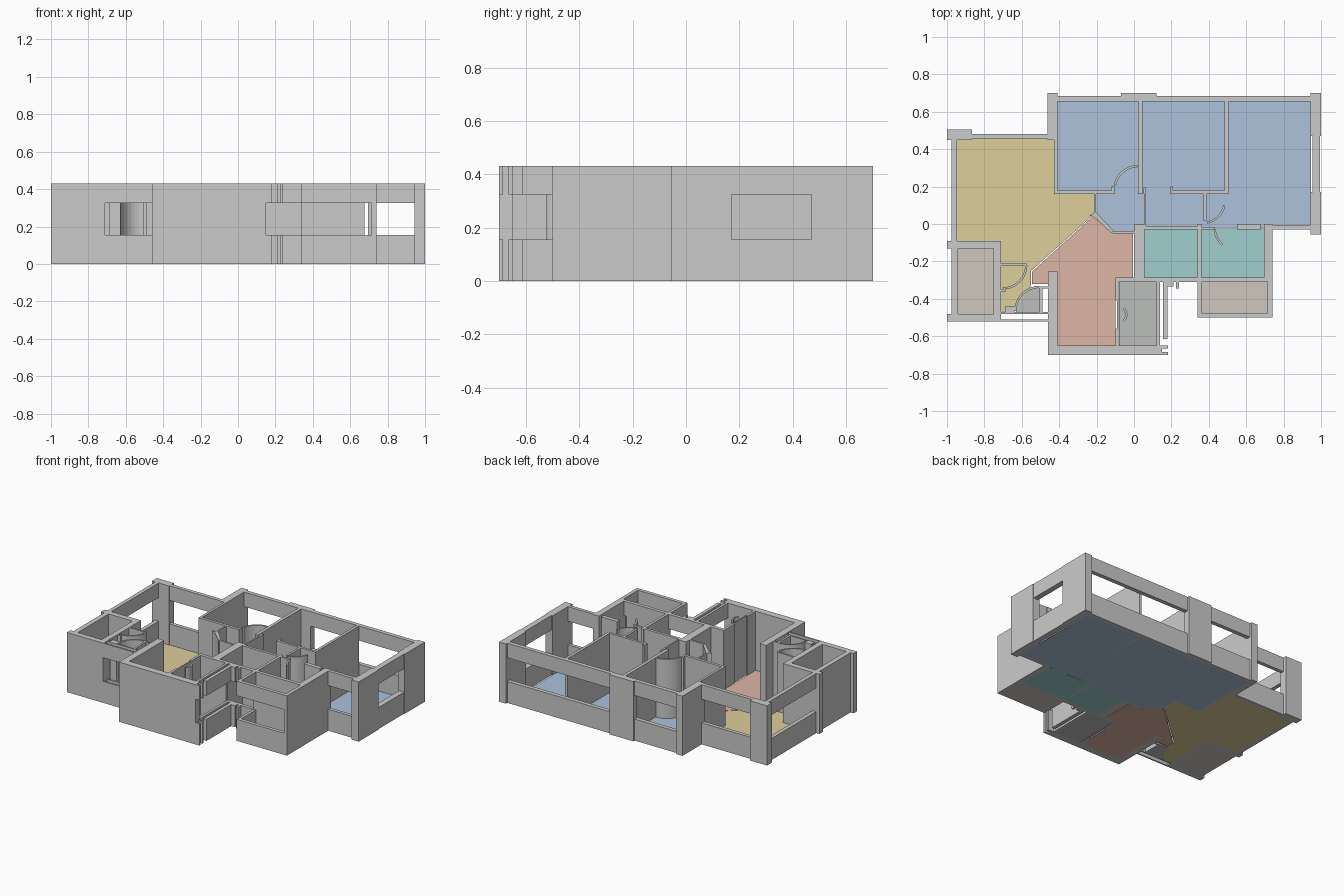
import bpy, bmesh
from math import cos, sin, radians

H, SILL, HEAD, FLOOR = 0.43, 0.155, 0.325, 0.004


def prism(name, pts, z0, z1, mat=None):
    bm = bmesh.new()
    f = bm.faces.new([bm.verts.new((x, y, z0)) for x, y in pts])
    ext = bmesh.ops.extrude_face_region(bm, geom=[f])
    bmesh.ops.translate(bm, vec=(0, 0, z1 - z0),
                        verts=[v for v in ext["geom"] if isinstance(v, bmesh.types.BMVert)])
    bmesh.ops.recalc_face_normals(bm, faces=bm.faces)
    me = bpy.data.meshes.new(name)
    bm.to_mesh(me)
    bm.free()
    ob = bpy.data.objects.new(name, me)
    bpy.context.collection.objects.link(ob)
    if mat:
        me.materials.append(mat)
    return ob


def rect(x0, y0, x1, y1):
    return [(x0, y0), (x1, y0), (x1, y1), (x0, y1)]


def wall(name, x0, y0, x1, y1):
    prism(name, rect(x0, y0, x1, y1), 0, H)


def window(name, x0, y0, x1, y1):
    prism(name + "_sill", rect(x0, y0, x1, y1), 0, SILL)
    prism(name + "_lintel", rect(x0, y0, x1, y1), HEAD, H)


def door_arc(name, cx, cy, r, a0, a1, t=0.012, n=8):
    angs = [radians(a0 + (a1 - a0) * i / n) for i in range(n + 1)]
    pts = [(cx + r * cos(a), cy + r * sin(a)) for a in angs]
    pts += [(cx + (r - t) * cos(a), cy + (r - t) * sin(a)) for a in reversed(angs)]
    prism(name, pts, 0, H)


def colour(name, rgb):
    m = bpy.data.materials.new(name)
    m.diffuse_color = (*rgb, 1)
    return m


blue = colour("blue", (0.42, 0.54, 0.72))
yellow = colour("yellow", (0.73, 0.62, 0.33))
salmon = colour("salmon", (0.72, 0.47, 0.38))
teal = colour("teal", (0.35, 0.62, 0.62))
grey = colour("grey_green", (0.5, 0.52, 0.49))
beige = colour("beige", (0.62, 0.57, 0.52))

# Room floors
floors = [
    ("bedroom_floor", [(-0.41, 0.66), (0.945, 0.66), (0.945, -0.02), (0.06, -0.02), (0, -0.04),
                       (-0.11, -0.04), (-0.205, 0.05), (-0.205, 0.165), (-0.41, 0.165)], blue),
    ("living_floor", [(-0.95, 0.455), (-0.425, 0.455), (-0.425, 0.165), (-0.21, 0.165), (-0.21, 0.055),
                      (-0.55, -0.25), (-0.55, -0.33), (-0.64, -0.46), (-0.71, -0.47),
                      (-0.71, -0.09), (-0.95, -0.09)], yellow),
    ("dining_floor", [(-0.22, 0.04), (-0.11, -0.05), (-0.005, -0.05), (-0.005, -0.29), (-0.1, -0.29),
                      (-0.1, -0.65), (-0.41, -0.65), (-0.41, -0.32), (-0.545, -0.32), (-0.545, -0.255)], salmon),
    ("bathroom_floor", rect(0.055, -0.285, 0.7, -0.025), teal),
    ("balcony_floor", rect(-0.08, -0.65, 0.12, -0.3), grey),
    ("terrace_floor", rect(0.36, -0.475, 0.715, -0.3), beige),
    ("store_floor", rect(-0.945, -0.48, -0.75, -0.13), beige),
    ("closet_floor", rect(-0.63, -0.47, -0.5, -0.34), grey),
]
for n, p, m in floors:
    prism(n, p, 0, FLOOR, m)

# Outer pillars and solid outer walls
for i, r in enumerate([
    (-0.462, 0.45, -0.41, 0.70), (-0.07, 0.655, 0.12, 0.70), (0.945, 0.47, 1, 0.70),
    (0.945, -0.055, 1, 0.17), (-1, 0.45, -0.865, 0.505),
    (-1, -0.13, -0.71, -0.09), (-0.975, -0.48, -0.94, -0.13), (-1, -0.52, -0.71, -0.48),
    (-0.75, -0.48, -0.71, -0.13),
    (-0.46, -0.70, 0.15, -0.65), (-0.46, -0.65, -0.41, -0.255),
    (0.715, -0.50, 0.74, -0.28), (0.695, -0.31, 0.74, 0),
]):
    wall(f"outer_wall_{i}", *r)

# Window walls: sill below, lintel above
for i, r in enumerate([
    (-0.41, 0.655, -0.07, 0.685), (0.12, 0.655, 0.945, 0.685), (-0.865, 0.455, -0.462, 0.482),
    (-0.975, -0.09, -0.947, 0.45), (0.955, 0.17, 0.995, 0.47), (0.74, -0.03, 0.945, -0.005),
    (-0.71, -0.48, -0.46, -0.47), (-0.73, -0.52, -0.46, -0.51),
    (0.12, -0.65, 0.138, -0.31), (0.155, -0.615, 0.18, -0.31), (0.15, -0.70, 0.182, -0.685),
    (0.15, -0.665, 0.182, -0.65), (0.18, -0.335, 0.21, -0.31), (0.225, -0.345, 0.24, -0.31),
    (0.34, -0.50, 0.715, -0.475), (0.34, -0.475, 0.36, -0.31), (0.12, -0.31, 0.34, -0.285),
    (0.675, -0.31, 0.695, -0.285),
]):
    window(f"window_{i}", *r)

# Interior partitions
for i, r in enumerate([
    (-0.427, 0.16, -0.41, 0.45), (-0.427, 0.16, -0.115, 0.18), (-0.12, 0.16, -0.105, 0.2),
    (0.022, 0.16, 0.045, 0.655), (0.05, 0.16, 0.065, 0.195), (0.055, -0.02, 0.065, 0.16),
    (0.485, 0.165, 0.505, 0.655), (0.2, 0.16, 0.505, 0.178), (0.195, 0.16, 0.208, 0.2),
    (0.372, 0.015, 0.388, 0.16), (0, -0.31, 0.055, 0), (0.055, -0.03, 0.36, -0.01),
    (0.34, -0.31, 0.36, 0), (0.55, -0.03, 0.675, 0), (0.36, -0.03, 0.43, -0.015),
    (0.36, -0.31, 0.675, -0.285), (-0.1, -0.31, 0.12, -0.285), (-0.1, -0.65, -0.082, -0.56),
    (-0.1, -0.41, -0.082, -0.285), (-0.09, -0.56, -0.082, -0.41),
    (-0.11, -0.052, 0, -0.038), (-0.212, 0.05, -0.202, 0.16), (-0.71, -0.225, -0.575, -0.212),
    (-0.505, -0.47, -0.49, -0.34), (-0.71, -0.36, -0.685, -0.35), (-0.69, -0.47, -0.64, -0.44),
    (-0.51, -0.345, -0.46, -0.335),
]):
    wall(f"partition_{i}", *r)
prism("diagonal_wall", [(-0.24, 0.045), (-0.205, 0.065), (-0.108, -0.038), (-0.12, -0.05), (-0.215, 0.04)], 0, H)

# Door swings, drawn as thin curved screens
for i, a in enumerate([
    (0.02, 0.185, 0.13, 90, 170), (0.37, 0.12, 0.12, -80, -10), (0.55, -0.02, 0.125, 185, 230),
    (-0.7, -0.22, 0.13, -90, 0), (-0.505, -0.465, 0.135, 90, 180), (-0.085, -0.485, 0.05, -50, 50),
]):
    door_arc(f"door_swing_{i}", *a)
